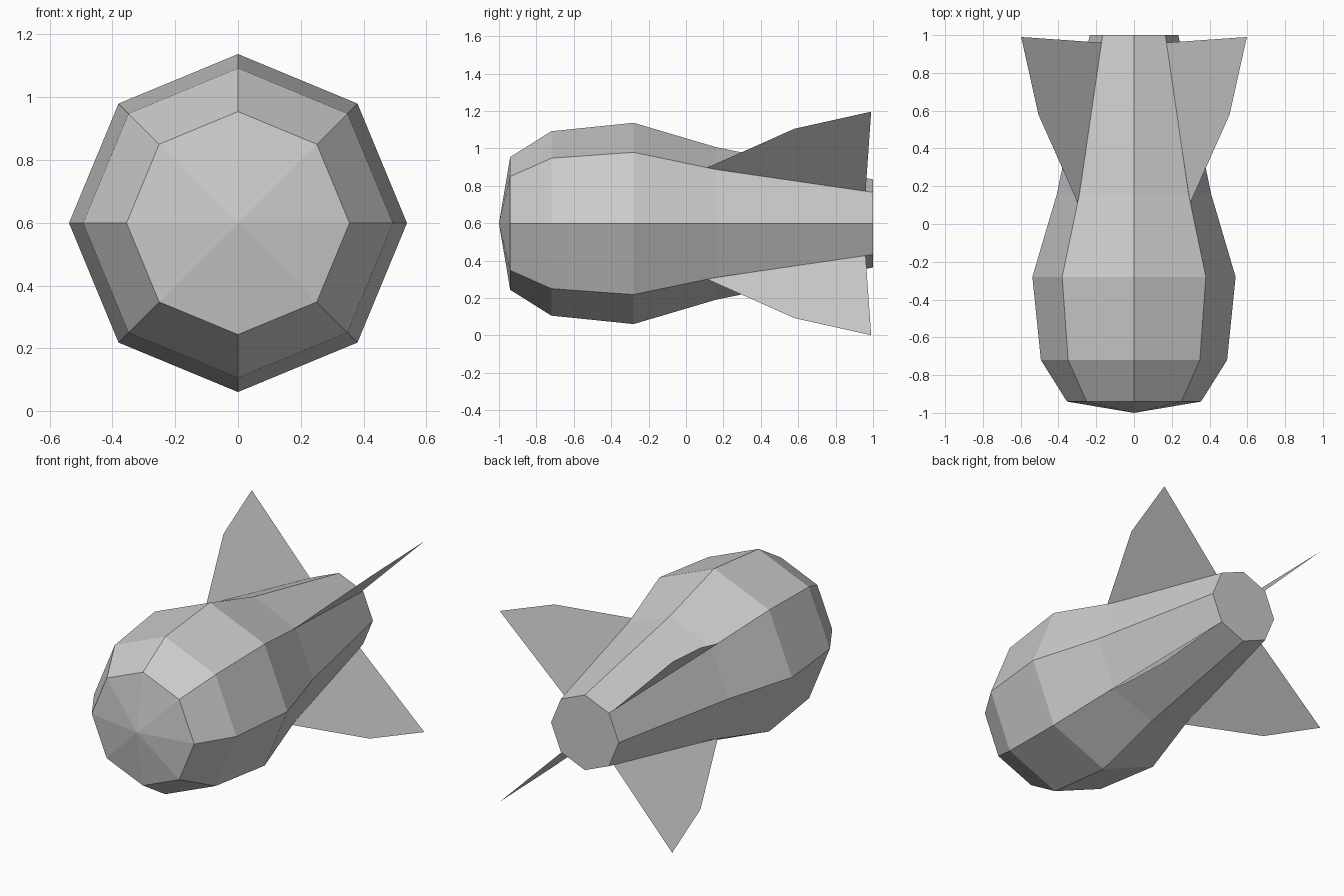
import bpy
import bmesh
from math import cos, sin, pi

cube = bpy.data.objects.get("Cube")
if cube:
    bpy.data.objects.remove(cube, do_unlink=True)

AXIS_Z = 0.599
SIDES = 8

grey = bpy.data.materials.new("light_grey")
grey.use_nodes = True
colour = (0.6, 0.6, 0.6, 1)
grey.diffuse_color = colour
grey.node_tree.nodes["Principled BSDF"].inputs["Base Color"].default_value = colour


def polar(y, radius, angle):
    """Point at a distance from the body's long axis."""
    return (radius * cos(angle), y, AXIS_Z + radius * sin(angle))


def add_object(name, bm):
    mesh = bpy.data.meshes.new(name)
    bm.to_mesh(mesh)
    bm.free()
    mesh.materials.append(grey)
    obj = bpy.data.objects.new(name, mesh)
    bpy.context.collection.objects.link(obj)
    return obj


# Octagonal body: rings from nose to tail as (y, radius)
profile = [(-0.94, 0.355), (-0.72, 0.493), (-0.28, 0.538), (0.16, 0.408), (1.0, 0.235)]
bm = bmesh.new()
nose = bm.verts.new((0, -1, AXIS_Z))
rings = [[bm.verts.new(polar(y, r, 2 * pi * i / SIDES)) for i in range(SIDES)]
         for y, r in profile]
for i in range(SIDES):
    j = (i + 1) % SIDES
    bm.faces.new((nose, rings[0][i], rings[0][j]))
    for a, b in zip(rings, rings[1:]):
        bm.faces.new((a[i], b[i], b[j], a[j]))
bm.faces.new(rings[-1])
bmesh.ops.recalc_face_normals(bm, faces=bm.faces)
add_object("body", bm)

# Four sheet fins on the diagonal ridges, outline as (y, radius)
outline = [(0.11, 0.42), (0.58, 0.716), (0.99, 0.845), (0.96, 0.24)]
names = ["upper_left_fin", "upper_right_fin", "lower_right_fin", "lower_left_fin"]
for k, name in enumerate(names):
    angle = pi / 4 + k * pi / 2
    bm = bmesh.new()
    bm.faces.new([bm.verts.new(polar(y, r, angle)) for y, r in outline])
    add_object(name, bm)
